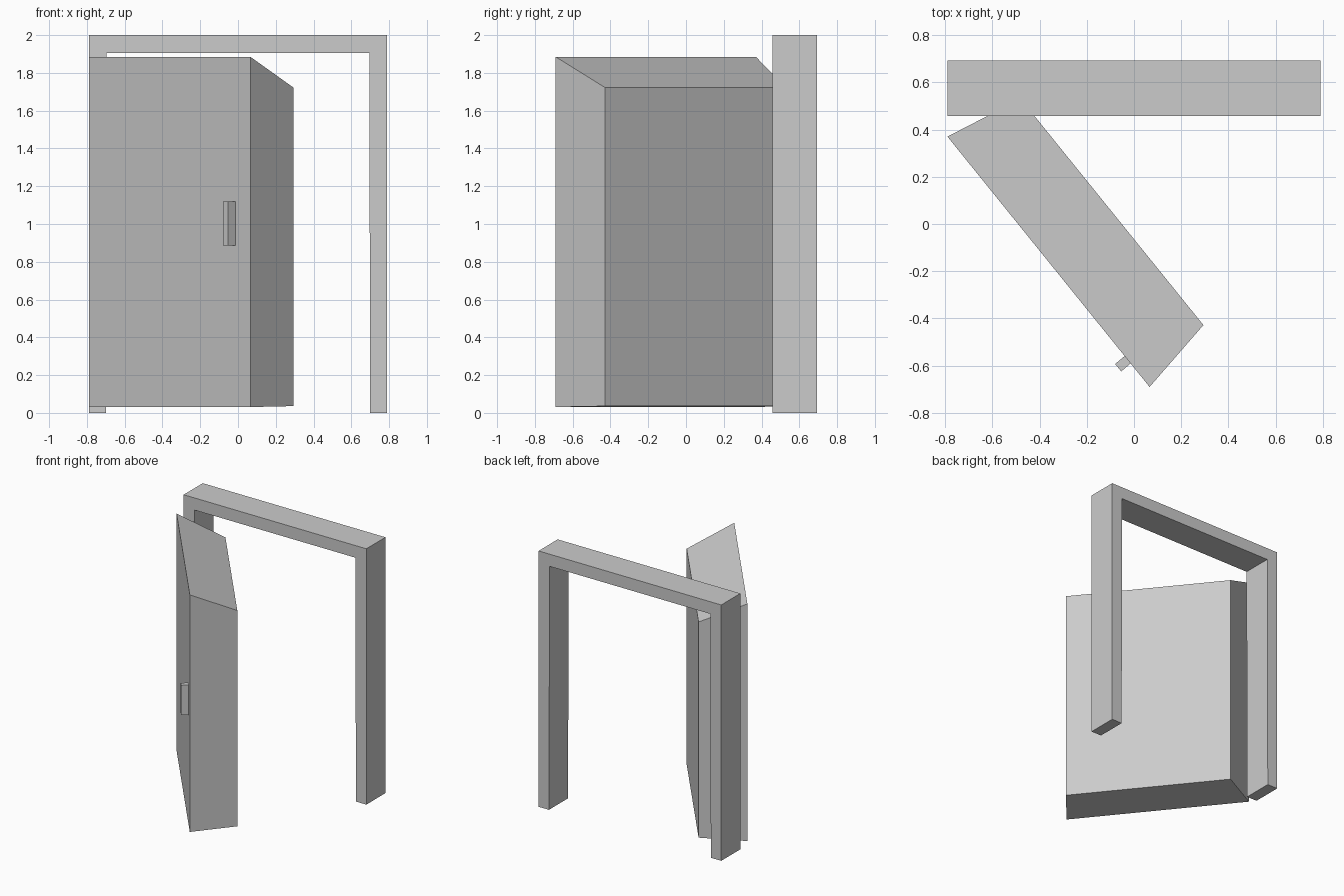
import bpy, bmesh

if "Cube" in bpy.data.objects:
    bpy.data.objects.remove(bpy.data.objects["Cube"])


def loft(name, ring_a, ring_b):
    """Solid bridging two matching outlines, capped at both ends."""
    bm = bmesh.new()
    a = [bm.verts.new(p) for p in ring_a]
    b = [bm.verts.new(p) for p in ring_b]
    n = len(a)
    bm.faces.new(a)
    bm.faces.new(b)
    for i in range(n):
        j = (i + 1) % n
        bm.faces.new((a[i], a[j], b[j], b[i]))
    bmesh.ops.recalc_face_normals(bm, faces=bm.faces)
    mesh = bpy.data.meshes.new(name)
    bm.to_mesh(mesh)
    bm.free()
    obj = bpy.data.objects.new(name, mesh)
    bpy.context.collection.objects.link(obj)
    return obj


# Door frame: mirrored arch profile extruded in depth
half = [(0.79, 2.0), (0.79, 0.0), (0.70, 0.0), (0.695, 1.905)]
profile = half + [(-x, z) for x, z in reversed(half)]
loft("door_frame",
     [(x, 0.457, z) for x, z in profile],
     [(x, 0.693, z) for x, z in profile])


# Open door leaf: thick slab, front panel larger than the chamfered back
def panel(hinge, free, low, high):
    return [(*hinge, low), (*free, low), (*free, high), (*hinge, high)]


loft("door_leaf",
     panel((-0.79, 0.37), (0.066, -0.69), 0.031, 1.885),
     panel((-0.48, 0.53), (0.294, -0.428), 0.036, 1.722))

# Handle: upright block turned with the door, its inner side sunk into the leaf
outline = [(-0.08, -0.593), (-0.054, -0.624), (-0.004, -0.582), (-0.03, -0.551)]
loft("handle",
     [(x, y, 0.886) for x, y in outline],
     [(x, y, 1.12) for x, y in outline])
